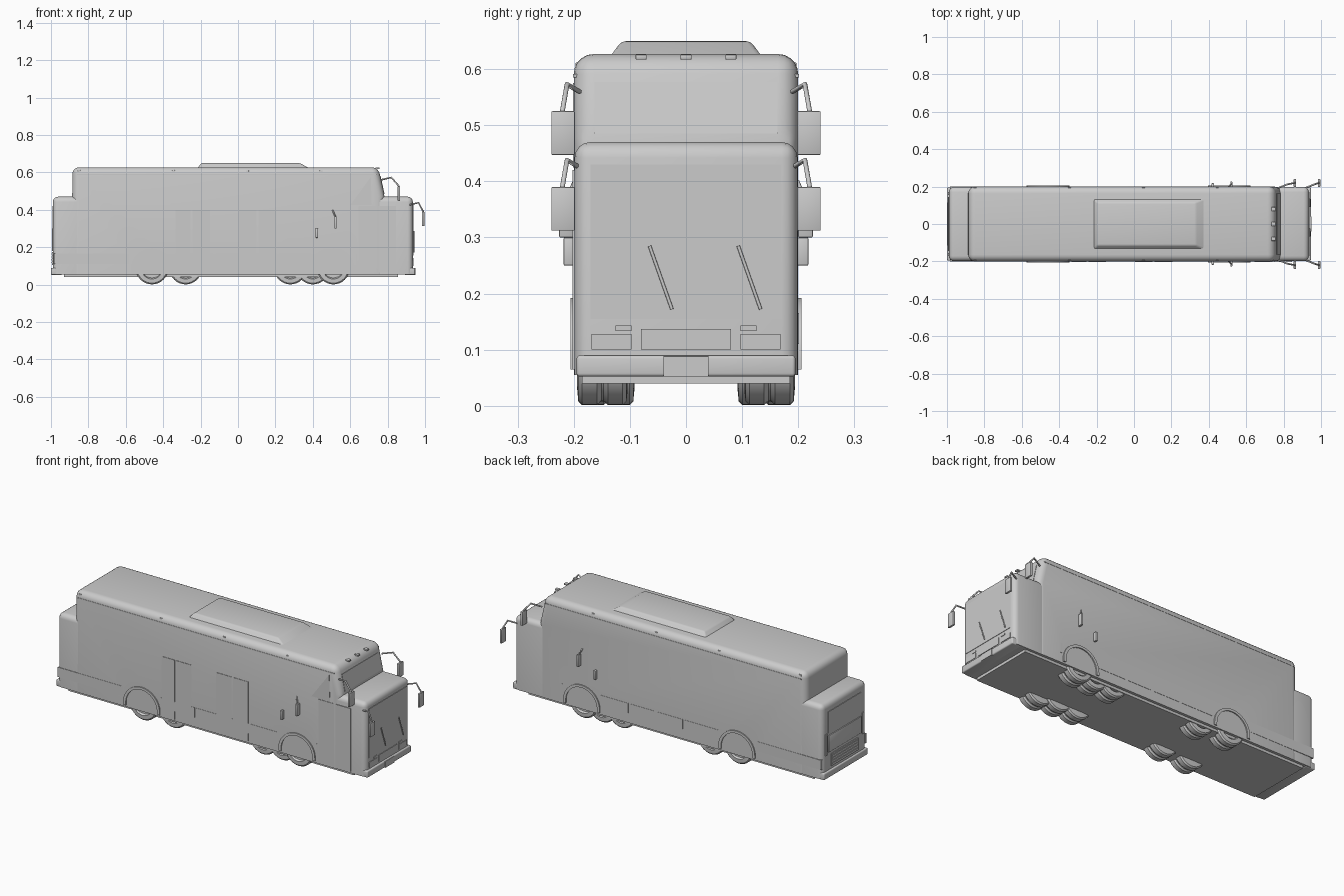
import bpy, bmesh, math
from mathutils import Vector

if "Cube" in bpy.data.objects:
    bpy.data.objects.remove(bpy.data.objects["Cube"])


def finish(name, bm):
    bmesh.ops.recalc_face_normals(bm, faces=bm.faces)
    me = bpy.data.meshes.new(name)
    bm.to_mesh(me)
    bm.free()
    ob = bpy.data.objects.new(name, me)
    bpy.context.collection.objects.link(ob)
    return ob


def prism(name, pts, y0, y1, bevel=0, seg=3, keep_bottom=True):
    """Extrude an xz outline along y and round its edges."""
    bm = bmesh.new()
    f = bm.faces.new([bm.verts.new((x, y0, z)) for x, z in pts])
    r = bmesh.ops.extrude_face_region(bm, geom=[f])
    bmesh.ops.translate(bm, verts=[v for v in r['geom'] if isinstance(v, bmesh.types.BMVert)],
                        vec=(0, y1 - y0, 0))
    bmesh.ops.recalc_face_normals(bm, faces=bm.faces)
    if bevel:
        zmin = min(p[1] for p in pts)
        edges = [e for e in bm.edges
                 if not (keep_bottom and all(v.co.z < zmin + 1e-5 for v in e.verts))]
        bmesh.ops.bevel(bm, geom=edges, offset=bevel, segments=seg, profile=0.5,
                        affect='EDGES', clamp_overlap=True)
    return finish(name, bm)


def box(name, x0, x1, y0, y1, z0, z1, bevel=0, seg=2):
    return prism(name, [(x0, z0), (x1, z0), (x1, z1), (x0, z1)], y0, y1, bevel, seg, False)


def lathe(name, prof, x, z, steps=32):
    """Spin (radius, y) points about a y axis."""
    bm = bmesh.new()
    vs = [bm.verts.new((r, y, 0)) for r, y in prof]
    es = [bm.edges.new(p) for p in zip(vs, vs[1:])]
    bmesh.ops.spin(bm, geom=vs + es, cent=(0, 0, 0), axis=(0, 1, 0),
                   angle=2 * math.pi, steps=steps)
    bmesh.ops.remove_doubles(bm, verts=bm.verts, dist=1e-5)
    bmesh.ops.translate(bm, verts=bm.verts, vec=(x, 0, z))
    return finish(name, bm)


def tube(name, pts, r):
    cu = bpy.data.curves.new(name, 'CURVE')
    cu.dimensions = '3D'
    cu.bevel_depth = r
    cu.bevel_resolution = 2
    cu.use_fill_caps = True
    sp = cu.splines.new('POLY')
    sp.points.add(len(pts) - 1)
    for p, c in zip(sp.points, pts):
        p.co = (*c, 1)
    ob = bpy.data.objects.new(name, cu)
    bpy.context.collection.objects.link(ob)


# Main body with raised roof, plus lower nose and tail
body = prism("main_body", [(-.89, .055), (.785, .055), (.785, .47), (.75, .627), (-.885, .627)],
             -.2, .2, .036, 5)
nose = prism("nose", [(.70, .055), (.935, .055), (.935, .47), (.70, .47)], -.1985, .1985, .028, 4)
tail = prism("tail", [(-.99, .055), (-.80, .055), (-.80, .47), (-.99, .47)], -.1985, .1985, .028, 4)
box("underbody", -.93, .855, -.185, .185, .04, .058)

# Wheel wells cut from the body
AXLES = (-.46, .51)
for x in AXLES:
    for s in (-1, 1):
        bm = bmesh.new()
        bmesh.ops.create_cone(bm, cap_ends=True, segments=40, radius1=.1, radius2=.1, depth=.2)
        for v in bm.verts:
            v.co = Vector((v.co.x + x, v.co.z + s * .195, v.co.y + .085))
        cutter = finish("wheel_well_cutter", bm)
        mod = body.modifiers.new("well", 'BOOLEAN')
        mod.operation, mod.object, mod.solver = 'DIFFERENCE', cutter, 'EXACT'
        bpy.context.view_layer.objects.active = body
        bpy.ops.object.modifier_apply(modifier=mod.name)
        bpy.data.objects.remove(cutter)

# Double tyres, hubs and wheel arches
for s in (-1, 1):
    for x in (-.46, -.28, .28, .40, .51):
        outer = x in AXLES
        d = 0 if outer else -.012
        prof = [(0, .104), (.06, .104), (.08, .106), (.087, .113), (.087, .139), (.08, .147),
                (.08, .151), (.087, .159), (.087, .185), (.08, .192), (.058, .194),
                (.052, .182), (.025, .180), (.02, .19), (0, .19)]
        lathe("wheel", [(r, s * (y + d)) for r, y in prof], x, .088)
    for x in AXLES:
        ring = [(a * math.pi / 16) for a in range(17)]
        pts = [(x + .114, .065)] + [(x + .114 * math.cos(a), .082 + .11 * math.sin(a)) for a in ring]
        pts += [(x - .114, .065), (x - .098, .065)]
        pts += [(x + .098 * math.cos(a), .082 + .096 * math.sin(a)) for a in reversed(ring)]
        pts += [(x + .098, .065)]
        prism("wheel_arch", pts, s * .185, s * .206)

    # Skirt panels and side marker lights
    for x0, x1 in ((-.985, -.58), (-.34, -.13), (-.12, .04), (.06, .21), (.22, .39), (.63, .64)):
        box("skirt_panel", x0, x1, s * .19, s * .2015, .11, .165)
    for x in (-.85, -.345, .05, .445):
        box("side_marker", x - .008, x + .008, s * .18, s * .197, .602, .612, .002)
    box("roof_gutter", -.86, .74, s * .185, s * .2015, .585, .591)

    # Front mirrors: an upper and a lower one on bent arms
    for x, z, px, pz in ((.765, .56, .86, .525), (.91, .425, .99, .39)):
        tube("mirror_arm", [(x, s * .19, z), (x + .055, s * .212, z + .013),
                            (px, s * .22, pz + .002), (px, s * .22, pz - .02)], .0045)
        box("mirror", px - .006, px + .006, s * .198, s * .24, pz - .078, pz, .002)

    # Small side mirrors
    tube("side_mirror_arm", [(.505, s * .198, .40), (.52, s * .213, .365), (.52, s * .213, .34)], .004)
    box("side_mirror", .515, .527, s * .2, s * .226, .30, .365, .002)
    box("lower_side_mirror", .415, .427, s * .196, s * .218, .25, .30, .002)

    # Head lamps and tail lamps
    box("head_lamp", .93, .938, s * .097, s * .168, .10, .128)
    box("indicator_lamp", .93, .938, s * .097, s * .126, .133, .143)
    box("tail_lamp", -.994, -.985, s * .155, s * .172, .18, .30)

# Doors on the kerb side
for x0, x1, top in ((-.335, -.255, .40), (-.243, -.15, .40), (.005, .1, .40), (.11, .205, .40),
                    (.645, .74, .42), (.752, .845, .42)):
    box("door_leaf", x0, x1, -.2025, -.19, .065, top)
prism("driver_window", [(.60, .425), (.715, .425), (.71, .575)], -.2015, -.19)

# Windscreens: lower on the nose, upper on the raised front
box("lower_windscreen", .93, .9375, -.17, .17, .155, .43)
prism("upper_windscreen", [(.75, .485), (.7835, .485), (.7633, .577), (.73, .577)], -.163, .163)
box("front_plate", .93, .938, -.08, .08, .10, .137)
for y in (-.065, .093):
    tube("wiper", [(.94, y, .285), (.94, y + .04, .172)], .003)

# Bumpers
box("front_bumper", .89, .946, -.195, .195, .052, .09, .006, 3)
box("bumper_centre", .93, .949, -.04, .04, .052, .088)
box("rear_bumper", -1.0, -.94, -.195, .195, .052, .09, .006, 3)

# Rear engine cover, window and grille
box("rear_window", -.993, -.985, -.145, .145, .30, .42)
box("engine_cover", -.995, -.985, -.145, .145, .19, .285, .002)
box("rear_grille", -.994, -.985, -.12, .12, .105, .175)
for i in range(4):
    z = .115 + i * .015
    box("grille_slat", -.997, -.985, -.115, .115, z, z + .006)

# Roof unit with sloped sides, and roof marker lights
bm = bmesh.new()
low = [bm.verts.new((x, y, .62)) for x, y in ((-.22, -.137), (.385, -.137), (.385, .137), (-.22, .137))]
top = [bm.verts.new((x, y, .65)) for x, y in ((-.195, -.115), (.33, -.115), (.33, .115), (-.195, .115))]
bm.faces.new(low)
bm.faces.new(top)
for i in range(4):
    j = (i + 1) % 4
    bm.faces.new((low[i], low[j], top[j], top[i]))
bmesh.ops.recalc_face_normals(bm, faces=bm.faces)
bmesh.ops.bevel(bm, geom=[e for e in bm.edges if any(v in top for v in e.verts)],
                offset=.008, segments=2, profile=.5, affect='EDGES')
finish("roof_unit", bm)
for y in (-.08, 0, .08):
    box("roof_marker", .735, .757, y - .01, y + .01, .617, .626, .002)

# Smooth shading with sharp edges kept
meshes = [o for o in bpy.context.scene.objects if o.type == 'MESH']
for o in bpy.context.scene.objects:
    o.select_set(o.type == 'MESH')
bpy.context.view_layer.objects.active = meshes[0]
bpy.ops.object.shade_smooth_by_angle(angle=math.radians(35))
